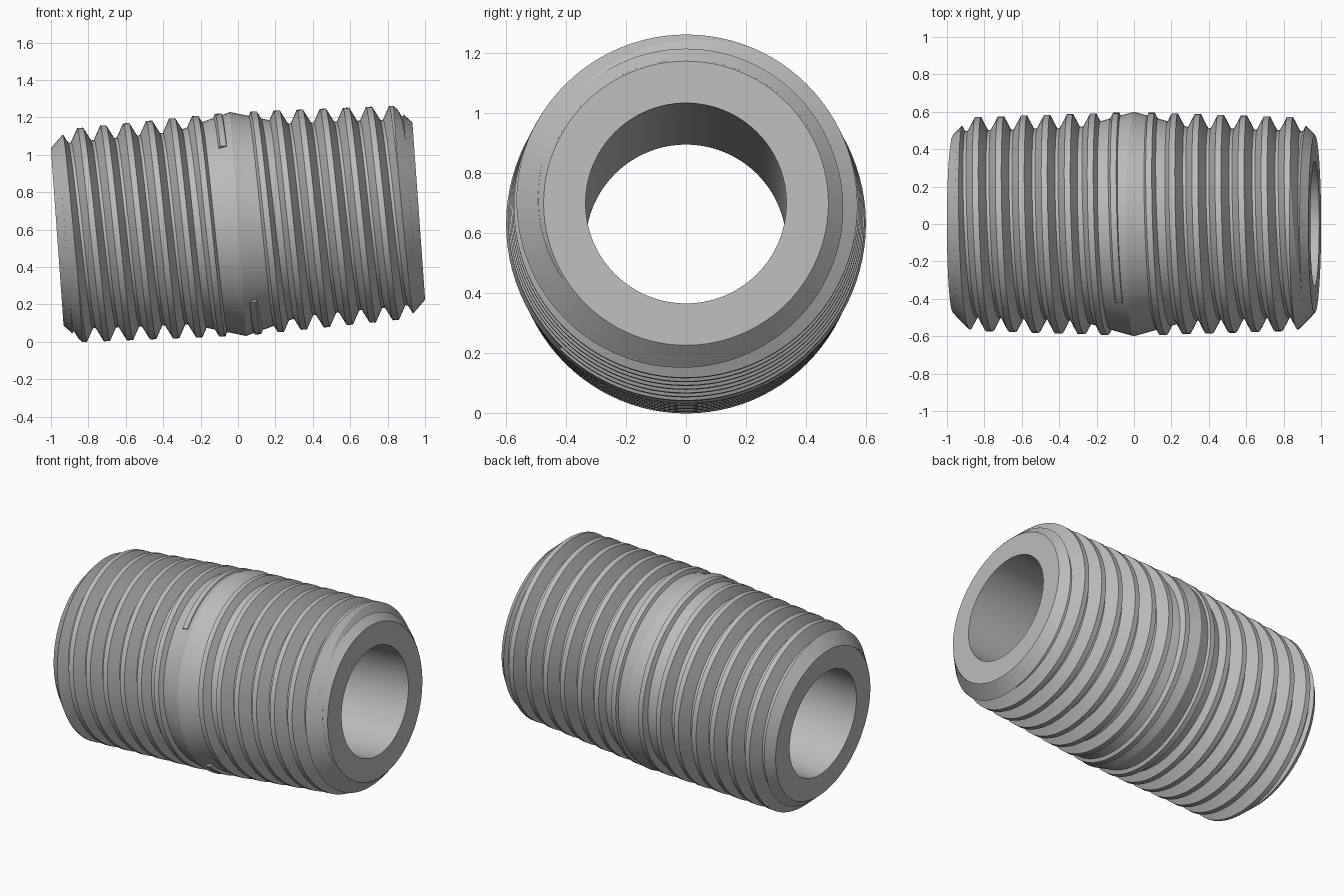
import bpy, bmesh
from math import pi, cos, sin, radians
from mathutils import Matrix

cube = bpy.data.objects.get("Cube")
if cube:
    bpy.data.objects.remove(cube, do_unlink=True)

SEG = 96            # steps per turn
HALF = 0.969        # half the length along the axis
PITCH = 0.1235
START = 0.095       # first crest at the back of the pipe
FACE_R, BORE_R = 0.475, 0.335
TILT = Matrix.Translation((0, 0, 0.63)) @ Matrix.Rotation(radians(-4.1), 4, 'Y')

steel = bpy.data.materials.new("grey steel")
steel.use_nodes = True
colour = (0.5, 0.5, 0.5, 1)
steel.diffuse_color = colour
steel.node_tree.nodes["Principled BSDF"].inputs["Base Color"].default_value = colour


def crest_r(x):
    return 0.598 - abs(x) / 32


def root_r(x):
    return crest_r(x) - 0.072


def sweep(name, sections, closed):
    """Skin a list of cross-sections, each a loop of points."""
    bm = bmesh.new()
    rings = [[bm.verts.new(p) for p in s] for s in sections]
    pairs = list(zip(rings, rings[1:]))
    if closed:
        pairs.append((rings[-1], rings[0]))
    else:
        bm.faces.new(rings[0])
        bm.faces.new(rings[-1])
    for a, b in pairs:
        for i in range(len(a)):
            j = (i + 1) % len(a)
            bm.faces.new((a[i], a[j], b[j], b[i]))
    bmesh.ops.recalc_face_normals(bm, faces=bm.faces[:])
    mesh = bpy.data.meshes.new(name)
    bm.to_mesh(mesh)
    bm.free()
    mesh.materials.append(steel)
    ob = bpy.data.objects.new(name, mesh)
    bpy.context.collection.objects.link(ob)
    return ob


def around(x, r, a):
    return (x, r * cos(a), r * sin(a))


def lathe(name, profile):
    return sweep(name, [[around(x, r, 2 * pi * k / SEG) for x, r in profile]
                        for k in range(SEG)], True)


def activate(ob):
    bpy.ops.object.select_all(action='DESELECT')
    ob.select_set(True)
    bpy.context.view_layer.objects.active = ob


# Pipe body: chamfered ends, thread root, raised middle and through bore
side = [(HALF, FACE_R), (0.925, 0.52), (0.91, root_r(0.91)), (0.297, root_r(0.297))]
outer = side + [(0, 0.6)] + [(-x, r) for x, r in reversed(side)]
body = lathe("pipe_body", outer + [(-HALF, BORE_R), (HALF, BORE_R)])

# Thread: trapezoid ridge swept along a tapered helix
sections = []
for k in range(int(8.1 * SEG)):
    a = -0.75 * pi + 2 * pi * k / SEG
    x = START + PITCH * a / (2 * pi)
    low, high = root_r(x), crest_r(x)
    ridge = [(-0.054, low - 0.015), (-0.054, low), (-0.016, high),
             (0.016, high), (0.054, low), (0.054, low - 0.015)]
    sections.append([around(x + dx, r, a) for dx, r in ridge])
thread = sweep("right_half_thread", sections, False)

# Trim the thread to the end chamfer
reach = 0.25
cutter = lathe("thread_trim", [(HALF, FACE_R + 0.001), (HALF - reach, FACE_R + reach),
                               (-0.3, FACE_R + reach), (-0.3, 0.4), (HALF, 0.4)])
cutter.hide_render = True
activate(thread)
trim = thread.modifiers.new("trim", 'BOOLEAN')
trim.operation = 'INTERSECT'
trim.solver = 'EXACT'
trim.object = cutter
bpy.ops.object.modifier_apply(modifier=trim.name)
bpy.data.objects.remove(cutter, do_unlink=True)

# Smooth shading, then the opposite thread by a half turn
for ob in (body, thread):
    activate(ob)
    bpy.ops.object.shade_smooth_by_angle(angle=radians(15))
other = bpy.data.objects.new("left_half_thread", thread.data.copy())
bpy.context.collection.objects.link(other)
other.data.transform(Matrix.Rotation(pi, 4, 'Y'))

# Lean the whole fitting slightly
for ob in (body, thread, other):
    ob.data.transform(TILT)
